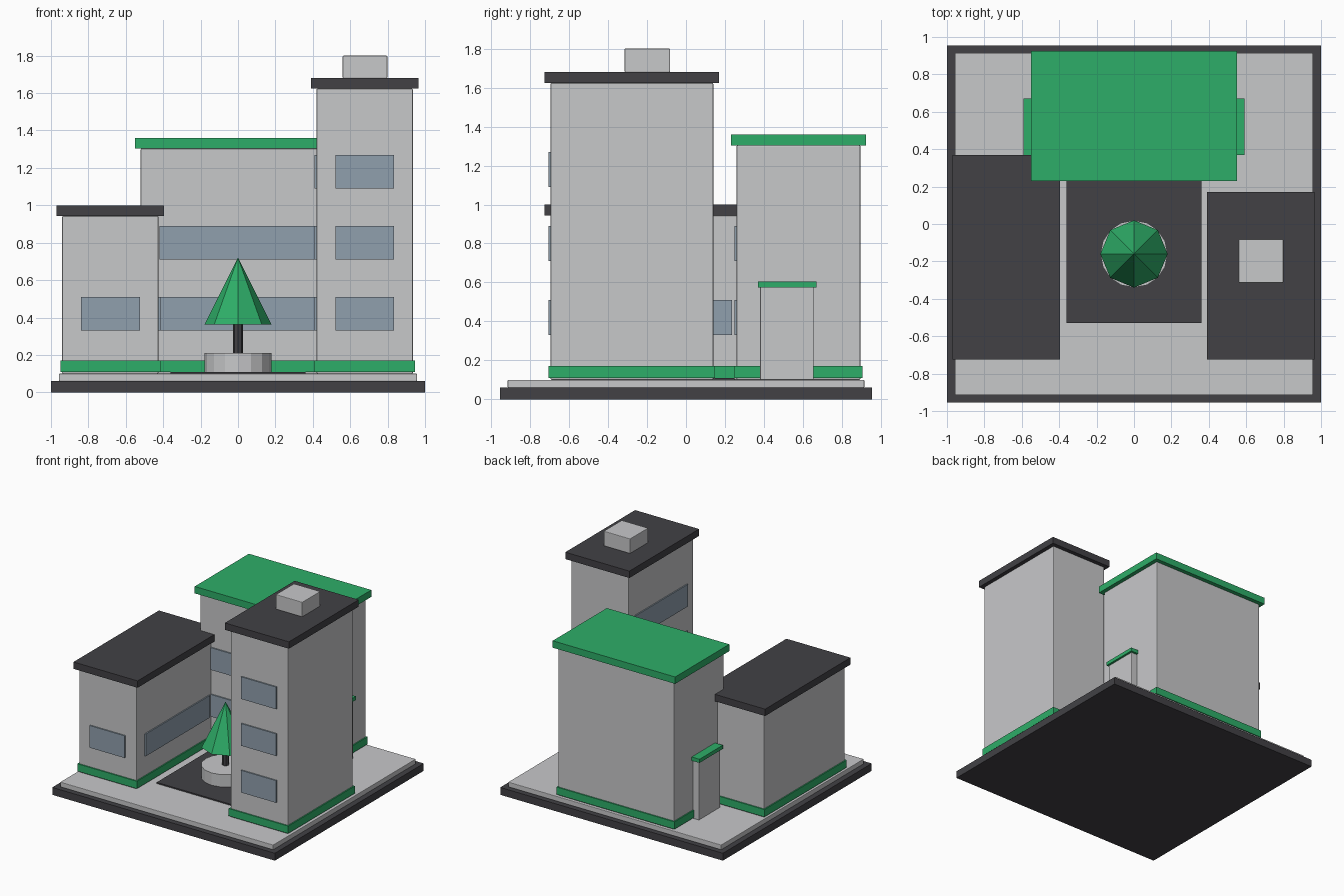
import bpy
import math

cube = bpy.data.objects.get("Cube")
if cube:
    bpy.data.objects.remove(cube, do_unlink=True)


def material(name, rgb):
    m = bpy.data.materials.new(name)
    m.use_nodes = True
    m.diffuse_color = (*rgb, 1)
    m.node_tree.nodes["Principled BSDF"].inputs["Base Color"].default_value = (*rgb, 1)
    return m


concrete = material("light concrete", (0.575, 0.58, 0.59))
charcoal = material("charcoal", (0.054, 0.053, 0.06))
green = material("green", (0.027, 0.42, 0.138))
glass = material("blue grey glass", (0.28, 0.35, 0.42))


def box(name, x, y, z, mat, bevel=0.0):
    """Box from (min, max) ranges on each axis."""
    bpy.ops.mesh.primitive_cube_add(size=1, location=[sum(r) / 2 for r in (x, y, z)])
    ob = bpy.context.object
    ob.name = name
    ob.scale = [r[1] - r[0] for r in (x, y, z)]
    bpy.ops.object.transform_apply(location=False, rotation=False, scale=True)
    ob.data.materials.append(mat)
    if bevel:
        mod = ob.modifiers.new("soft edges", "BEVEL")
        mod.width = bevel
        mod.segments = 2
    return ob


def grow(r, d):
    return (r[0] - d, r[1] + d)


def round_part(name, sides, r1, r2, z, mat):
    bpy.ops.mesh.primitive_cone_add(vertices=sides, radius1=r1, radius2=r2,
                                    depth=z[1] - z[0], location=(0, -0.16, sum(z) / 2))
    ob = bpy.context.object
    ob.name = name
    ob.data.materials.append(mat)
    return ob


GROUND = 0.10
STOREY = 0.38
T = 0.01  # window projection


def building(name, x, y, top, roof_mat):
    box(name + "_walls", x, y, (GROUND, top), concrete, 0.006)
    box(name + "_plinth", grow(x, 0.01), grow(y, 0.01), (0.11, 0.17), green)
    box(name + "_roof", grow(x, 0.03), grow(y, 0.03), (top, top + 0.056), roof_mat)


def window_z(floor):
    return (0.33 + floor * STOREY, 0.51 + floor * STOREY)


def front_windows(name, x, y, floors):
    for f in range(floors):
        box(f"{name}_front_window_{f + 1}", x, (y - T, y + T), window_z(f), glass)


def side_windows(name, x, y, floors):
    for f in range(floors):
        box(f"{name}_court_window_{f + 1}", (x - T, x + T), y, window_z(f), glass)


# Ground
box("base", (-1, 1), (-0.955, 0.955), (0, 0.06), charcoal)
box("pavement", (-0.957, 0.957), (-0.915, 0.915), (0.06, GROUND), concrete, 0.004)
box("courtyard", (-0.36, 0.36), (-0.53, 0.25), (GROUND, 0.11), charcoal)

# Three blocks around the courtyard
building("main_block", (-0.52, 0.52), (0.26, 0.895), 1.304, green)
building("low_wing", (-0.94, -0.425), (-0.695, 0.34), 0.943, charcoal)
building("tower", (0.42, 0.935), (-0.695, 0.14), 1.624, charcoal)
box("roof_unit", (0.56, 0.798), (-0.315, -0.082), (1.68, 1.80), concrete, 0.004)

# Windows
front_windows("main_block", (-0.42, 0.42), 0.26, 2)
front_windows("low_wing", (-0.84, -0.525), -0.695, 1)
front_windows("tower", (0.52, 0.835), -0.695, 3)
side_windows("low_wing", -0.425, (-0.59, 0.235), 1)
side_windows("tower", 0.42, (-0.612, 0.057), 3)

# Side entrances
for side, s in (("left", 1), ("right", -1)):
    box(side + "_entrance", sorted((s * 0.50, s * 0.575)), (0.38, 0.655),
        (GROUND, 0.575), concrete, 0.004)
    box(side + "_entrance_cap", sorted((s * 0.50, s * 0.59)), (0.37, 0.67),
        (0.575, 0.605), green)

# Tree in its planter
round_part("planter", 16, 0.18, 0.18, (0.11, 0.21), concrete)
round_part("tree_trunk", 8, 0.026, 0.026, (0.20, 0.38), charcoal)
round_part("tree_crown", 8, 0.18, 0.0, (0.362, 0.72), green)
